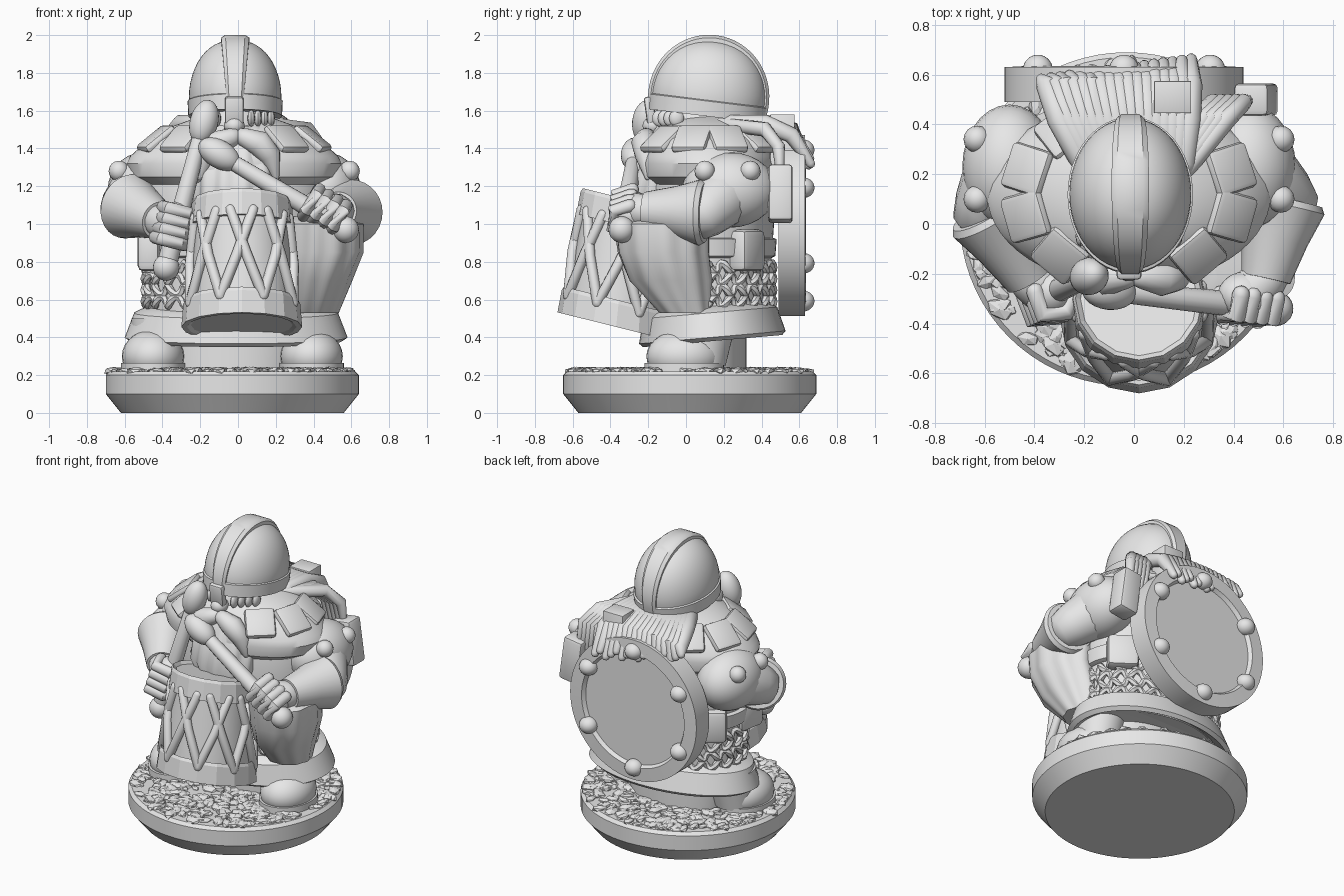
import bpy, bmesh, random
from math import sin, cos, pi, radians
from mathutils import Vector, Matrix

cube = bpy.data.objects.get("Cube")
if cube:
    bpy.data.objects.remove(cube)
random.seed(4)

GREY = bpy.data.materials.new("plain grey")
GREY.use_nodes = True
GREY.diffuse_color = (0.8, 0.8, 0.8, 1)
GREY.node_tree.nodes["Principled BSDF"].inputs["Base Color"].default_value = (0.8, 0.8, 0.8, 1)


def finish(name, bm, matrix=None, angle=35):
    if matrix is not None:
        bm.transform(matrix)
    bmesh.ops.recalc_face_normals(bm, faces=bm.faces)
    mesh = bpy.data.meshes.new(name)
    bm.to_mesh(mesh)
    bm.free()
    mesh.materials.append(GREY)
    mesh.shade_smooth()
    mesh.set_sharp_from_angle(angle=radians(angle))
    obj = bpy.data.objects.new(name, mesh)
    bpy.context.collection.objects.link(obj)
    return obj


def skin(bm, rings):
    """Join rings of points into a capped surface."""
    loops = [[bm.verts.new(p) for p in ring] for ring in rings]
    n = len(loops[0])
    for a, b in zip(loops, loops[1:]):
        for i in range(n):
            j = (i + 1) % n
            bm.faces.new((a[i], a[j], b[j], b[i]))
    bm.faces.new(loops[0])
    bm.faces.new(loops[-1])


def loft(name, rings, segs=48, folds=0, depth=0.0, matrix=None, angle=35):
    """Rings are (x, y, z, x radius, y radius); folds ripple the outline."""
    bm = bmesh.new()
    out = []
    for k, (x, y, z, rx, ry) in enumerate(rings):
        ring = []
        for i in range(segs):
            a = 2 * pi * i / segs
            f = 1 + depth * sin(folds * a + 0.5 * k)
            ring.append((x + rx * f * cos(a), y + ry * f * sin(a), z))
        out.append(ring)
    skin(bm, out)
    return finish(name, bm, matrix, angle)


def tube(name, pts, radii, segs=14, rounded=True, angle=50):
    pts = [Vector(p) for p in pts]
    radii = list(radii)
    if rounded:
        a, b = (pts[0] - pts[1]).normalized(), (pts[-1] - pts[-2]).normalized()
        r, s = radii[0], radii[-1]
        pts = [pts[0] + a * r * 0.9, pts[0] + a * r * 0.6] + pts + [pts[-1] + b * s * 0.6, pts[-1] + b * s * 0.9]
        radii = [r * 0.35, r * 0.8] + radii + [s * 0.8, s * 0.35]
    bm = bmesh.new()
    rings = []
    for i, p in enumerate(pts):
        d = pts[min(i + 1, len(pts) - 1)] - pts[max(i - 1, 0)]
        q = d.to_track_quat('Z', 'Y')
        rings.append([p + q @ Vector((cos(2 * pi * j / segs), sin(2 * pi * j / segs), 0)) * radii[i]
                      for j in range(segs)])
    skin(bm, rings)
    return finish(name, bm, None, angle)


def ball(name, loc, size, rot=None, segs=28):
    bm = bmesh.new()
    bmesh.ops.create_uvsphere(bm, u_segments=segs, v_segments=segs // 2, radius=1)
    m = Matrix.Translation(loc) @ (rot or Matrix()) @ Matrix.Diagonal((*size, 1))
    return finish(name, bm, m)


def box(name, loc, size, rot=None, bevel=0.02):
    bm = bmesh.new()
    bmesh.ops.create_cube(bm, size=1)
    bm.transform(Matrix.Diagonal((*size, 1)))
    bmesh.ops.bevel(bm, geom=bm.edges[:], offset=bevel, segments=2, affect='EDGES', profile=0.5)
    return finish(name, bm, Matrix.Translation(loc) @ (rot or Matrix()))


# Base with broken stone on top
BX, BY = -0.03, 0.02
loft("base", [(BX, BY, z, r, r) for z, r in ((0, 0.59), (0.1, 0.67), (0.2, 0.67), (0.22, 0.65))], 72)
bm = bmesh.new()
for i in range(650):
    a, r = random.uniform(0, 2 * pi), 0.63 * random.random() ** 0.5
    s = random.uniform(0.025, 0.05)
    m = (Matrix.Translation((BX + r * cos(a), BY + r * sin(a), 0.22))
         @ Matrix.Rotation(random.uniform(0, 6), 4, 'Z') @ Matrix.Rotation(random.uniform(-.4, .4), 4, 'X')
         @ Matrix.Diagonal((s * 1.3, s * 0.8, s * 0.5, 1)))
    bmesh.ops.create_icosphere(bm, subdivisions=1, radius=1, matrix=m)
finish("stone_rubble", bm, None, 5)

# Boots and the under-robe between them
for side, x in (("right", -0.45), ("left", 0.39)):
    loft(side + "_boot_sole", [(x, -0.01, z, 0.17, 0.21) for z in (0.2, 0.265)])
    ball(side + "_boot", (x, -0.01, 0.3), (0.165, 0.2, 0.14))
    loft(side + "_leg", [(x * 0.95, 0.08, 0.25, 0.13, 0.13), (x * 0.9, 0.1, 0.5, 0.16, 0.17)])
loft("under_robe", [(-0.03, 0.12, z, r, 0.2) for z, r in ((0.2, 0.34), (0.48, 0.38))])

# Skirt, torso, belt and mail
TILT = Matrix.Translation((0, 0.135, 0.45)) @ Matrix.Rotation(radians(5), 4, 'X')
loft("skirt_hem", [(-0.01, 0, z, r, r * 0.66) for z, r in
                   ((-0.02, 0.48), (-0.07, 0.56), (-0.05, 0.59), (0.08, 0.54), (0.1, 0.5), (0.12, 0.42))], 64, matrix=TILT)
TORSO = ((0.45, 0.45), (0.6, 0.45), (0.8, 0.46), (1.0, 0.48), (1.2, 0.48), (1.38, 0.42), (1.55, 0.2))
loft("torso", [(-0.02, 0.13, z, r, r * 0.7) for z, r in TORSO], 56)
loft("belt", [(-0.02, 0.13, z, r, r * 0.7) for z, r in ((0.82, 0.46), (0.83, 0.49), (0.92, 0.5), (0.93, 0.46))], 56)
for row in range(4):
    path = []
    for i in range(201):
        a = 2 * pi * i / 200
        r = 0.465 + 0.012 * cos(24 * a)
        path.append((-0.02 + r * cos(a), 0.13 + 0.7 * r * sin(a), 0.59 + 0.06 * row + 0.025 * sin(24 * a + pi * row)))
    tube("mail_row", path, [0.02] * 201, 6, False)
for x, y, turn in ((0.36, 0.32, -35), (-0.4, 0.3, 35), (-0.46, 0.0, 80)):
    box("belt_pouch", (x, y, 0.86), (0.2, 0.12, 0.22), Matrix.Rotation(radians(turn), 4, 'Z'), 0.03)

# Draped cloth below the left hand
loft("draped_cloth", [(0.44, -0.1, 1.04, 0.14, 0.16), (0.45, -0.13, 1.0, 0.21, 0.25), (0.45, -0.12, 0.85, 0.21, 0.24),
                      (0.42, -0.08, 0.7, 0.18, 0.22), (0.39, 0.0, 0.53, 0.14, 0.14)], 72, 10, 0.03)

# Shoulder mantle with raised plates
loft("mantle", [(-0.02, 0.12, z, rx, ry) for z, rx, ry in
                ((1.2, 0.46, 0.31), (1.25, 0.55, 0.36), (1.32, 0.57, 0.37), (1.36, 0.55, 0.36), (1.44, 0.46, 0.33),
                 (1.52, 0.32, 0.26), (1.57, 0.18, 0.18))], 56)
for side in (-1, 1):
    for a in (-50, -16, 18, 52):
        turn = a if side > 0 else 180 - a
        c, s = cos(radians(turn)), sin(radians(turn))
        rot = Matrix.Rotation(radians(turn), 4, 'Z') @ Matrix.Rotation(radians(38), 4, 'Y')
        box("mantle_plate", (-0.02 + 0.43 * c, 0.12 + 0.32 * s, 1.45), (0.2, 0.19, 0.05), rot, 0.022)
    for y in (0.1, 0.34):
        ball("mantle_rivet", (-0.02 + side * 0.61, y, 1.28), (0.055, 0.055, 0.055), segs=16)

# Drum: tilted, leaning shell with faceted hoops and crossed cords
LEAN = Matrix(((1, 0, 0, 0), (0, 1, -0.14, 0), (0, 0, 1, 0), (0, 0, 0, 1)))
DRUM = Matrix.Translation((0.02, -0.37, 0.455)) @ Matrix.Rotation(radians(-14), 4, 'X') @ LEAN
loft("drum_shell", [(0, 0, 0.01, 0.28, 0.28), (0, 0, 0.63, 0.24, 0.24)], 48, matrix=DRUM)
for name, z, r in (("drum_lower_hoop", 0.0, 0.32), ("drum_upper_hoop", 0.53, 0.275)):
    loft(name, [(0, 0, z + h, r + d, r + d) for h, d in
                ((0.015, -0.06), (0.0, -0.03), (0.0, 0.0), (0.12, -0.01), (0.14, -0.02), (0.12, -0.04))],
         16, matrix=DRUM, angle=15)
for i in range(8):
    for lean in (-1, 1):
        a = 2 * pi * (i + 0.5) / 8
        b = a + lean * pi / 5
        tube("drum_cord", [DRUM @ Vector((0.295 * cos(a), 0.295 * sin(a), 0.1)),
                           DRUM @ Vector((0.275 * cos((a + b) / 2), 0.275 * sin((a + b) / 2), 0.33)),
                           DRUM @ Vector((0.255 * cos(b), 0.255 * sin(b), 0.56))], [0.028] * 3, 10)


# Arms, gauntlets, hands and drumsticks
def arm(side, shoulder, elbow, wrist, grip, stick):
    ball(side + "_shoulder", shoulder, (0.19, 0.25, 0.2))
    e, w, g = Vector(elbow), Vector(wrist), Vector(grip)
    tube(side + "_upper_arm", [shoulder, e], (0.18, 0.14))
    tube(side + "_gauntlet", [e, e.lerp(w, 0.08), e.lerp(w, 0.5), w], (0.16, 0.175, 0.135, 0.1), 28, False, 35)
    tube(side + "_wrist", [w, g], (0.09, 0.1))
    head, tail = Vector(stick[0]), Vector(stick[1])
    tube(side + "_drumstick", [head, tail], (0.04, 0.055))
    d = (head - tail).normalized()
    rot = d.to_track_quat('Z', 'Y').to_matrix().to_4x4()
    ball(side + "_drumstick_head", head, (0.075, 0.075, 0.12), rot)
    ball(side + "_drumstick_knob", tail, (0.07, 0.07, 0.07))
    ball(side + "_palm", g, (0.1, 0.1, 0.13), rot)
    across = d.cross(Vector((0, -1, 0))).normalized()
    for k in range(4):
        c = g + d * (k - 1.5) * 0.055
        tube(side + "_finger", [c + across * 0.08, c + Vector((0, -0.085, 0)) + across * 0.05,
                                c + Vector((0, -0.095, 0)) - across * 0.05, c - across * 0.08], [0.036] * 4, 10)


arm("right", (-0.5, 0.23, 1.18), (-0.59, 0.06, 1.1), (-0.42, -0.22, 1.02), (-0.34, -0.28, 0.99),
    ((-0.18, -0.21, 1.54), (-0.38, -0.3, 0.77)))
arm("left", (0.46, 0.23, 1.18), (0.6, 0.1, 1.06), (0.53, -0.22, 1.07), (0.46, -0.29, 1.07),
    ((-0.1, -0.27, 1.37), (0.57, -0.34, 0.97)))

# Head, face and beard
ball("head", (-0.02, 0.09, 1.5), (0.2, 0.24, 0.2))
ball("nose", (-0.02, -0.17, 1.52), (0.055, 0.06, 0.05))
loft("beard", [(0, -0.02, 1.52, 0.16, 0.13), (0, -0.05, 1.42, 0.21, 0.17), (0, -0.09, 1.28, 0.24, 0.19),
               (0, -0.12, 1.14, 0.24, 0.19), (0.02, -0.13, 1.0, 0.18, 0.15)], 96, 13, 0.04, angle=60)
for s in (-1, 1):
    tube("moustache", [(s * 0.03, -0.21, 1.46), (s * 0.11, -0.22, 1.43), (s * 0.17, -0.21, 1.36), (s * 0.2, -0.2, 1.25)],
         (0.05, 0.07, 0.06, 0.02))
    for k in range(4):
        ball("cheek_braid", (-0.02 + s * (0.09 + 0.035 * k), -0.14 + 0.03 * k, 1.56), (0.02, 0.04, 0.045), segs=12)

# Helmet with brow band, nose guard and crest
HELM = Matrix.Translation((-0.015, 0.12, 1.67)) @ Matrix.Rotation(radians(-7), 4, 'X')
dome = [(0, 0, -0.1, 0.235, 0.295)]
for k in range(13):
    a = radians(k * 7.3)
    dome.append((0, 0, 0.305 * sin(a), 0.245 * cos(a) ** 0.9, 0.305 * cos(a) ** 0.9))
loft("helmet", dome, 48, matrix=HELM)
loft("helmet_band", [(0, 0, z, r, r * 1.25) for z, r in
                     ((-0.1, 0.22), (-0.1, 0.248), (-0.02, 0.252), (-0.01, 0.235))], 48, matrix=HELM)
bm = bmesh.new()
arc = []
for k in range(33):
    a = radians(-10 + 200 * k / 32)
    w = 0.05 + 0.025 * sin(max(a, 0))
    arc.append([(x, f * 0.3 * cos(a), f * 0.31 * sin(a))
                for x, f in ((-w, 0.9), (-w, 1.02), (-w * 0.7, 1.07), (w * 0.7, 1.07), (w, 1.02), (w, 0.9))])
skin(bm, arc)
finish("helmet_crest", bm, HELM)
box("nose_guard", (-0.02, -0.19, 1.6), (0.1, 0.05, 0.15), Matrix.Rotation(radians(8), 4, 'X'), 0.015)

# Hair fanning over the back, longest toward the left
for k in range(17):
    t = -1 + k / 8
    drop = 0.05 * (1 + t) + 0.02 * (k % 3)
    tube("hair_lock", [(0.2 * t, 0.24, 1.53), (-0.04 + 0.26 * t, 0.42, 1.53), (-0.06 + 0.29 * t, 0.56, 1.5 - 0.03 * t * t),
                       (-0.07 + 0.3 * t, 0.62 + 0.04 * t, 1.44 - drop)], (0.05, 0.05, 0.045, 0.025), 10)
for k in range(5):
    tube("side_lock", [(0.18, 0.3 - 0.03 * k, 1.53), (0.25 + 0.03 * k, 0.42, 1.5), (0.32 + 0.03 * k, 0.49, 1.41),
                       (0.34 + 0.03 * k, 0.5, 1.25)], (0.035, 0.04, 0.035, 0.02), 10)

# Round shield with studs, and the tool slung behind it
SHIELD = Matrix.Translation((-0.04, 0.49, 0.992)) @ Matrix.Rotation(radians(-90), 4, 'X')
loft("shield", [(0, 0, z, r, r) for z, r in ((0, 0.46), (0, 0.48), (0.14, 0.48), (0.145, 0.39), (0.12, 0.375))],
     72, matrix=SHIELD)
for k in range(6):
    a = radians(30 + 60 * k)
    ball("shield_stud", SHIELD @ Vector((0.4 * cos(a), 0.4 * sin(a), 0.13)), (0.06, 0.06, 0.055))
box("tool_shaft", (0.155, 0.51, 1.33), (0.15, 0.13, 0.5), None, 0.005)
box("tool_head", (0.49, 0.5, 1.16), (0.14, 0.13, 0.3), Matrix.Rotation(radians(-8), 4, 'Y'), 0.02)
